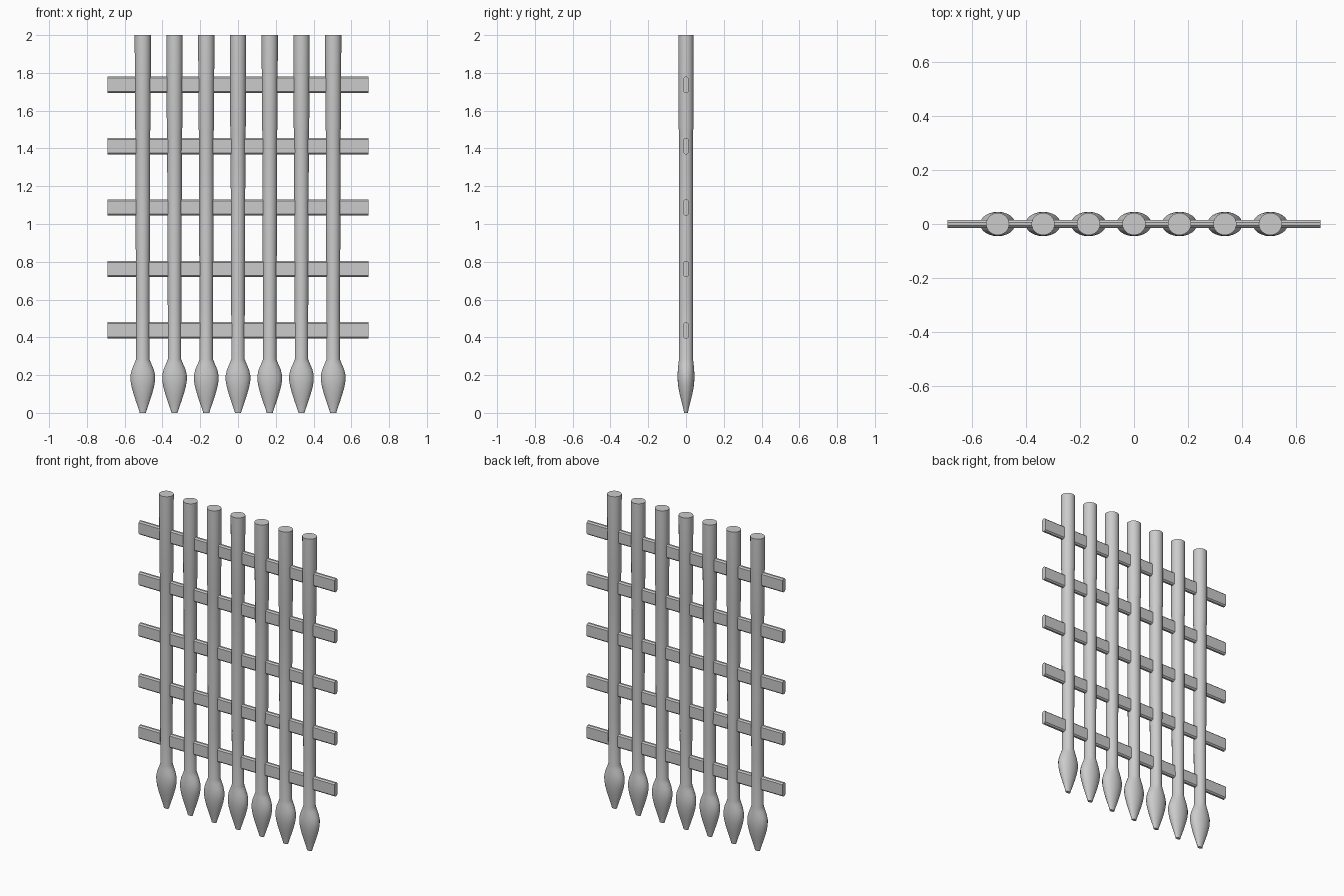
import bpy, bmesh, math

if "Cube" in bpy.data.objects:
    bpy.data.objects.remove(bpy.data.objects["Cube"])

iron = bpy.data.materials.new("grey_iron")
iron.diffuse_color = (0.6, 0.6, 0.6, 1)
iron.use_nodes = True
iron.node_tree.nodes["Principled BSDF"].inputs["Base Color"].default_value = iron.diffuse_color


def finish(name, bm):
    bmesh.ops.recalc_face_normals(bm, faces=bm.faces)
    me = bpy.data.meshes.new(name)
    bm.to_mesh(me)
    bm.free()
    me.materials.append(iron)
    ob = bpy.data.objects.new(name, me)
    bpy.context.collection.objects.link(ob)
    bpy.ops.object.select_all(action='DESELECT')
    ob.select_set(True)
    bpy.context.view_layer.objects.active = ob
    bpy.ops.object.shade_smooth_by_angle(angle=math.radians(35))
    return ob


def loft(name, rings):
    """Skin closed rings of points and cap both ends."""
    bm = bmesh.new()
    loops = [[bm.verts.new(p) for p in ring] for ring in rings]
    for a, b in zip(loops, loops[1:]):
        for i in range(len(a)):
            j = (i + 1) % len(a)
            bm.faces.new((a[i], a[j], b[j], b[i]))
    bm.faces.new(loops[0])
    bm.faces.new(loops[-1])
    return finish(name, bm)


# Upright bar with a flattened spear point at the bottom: (z, x radius, y radius)
PROFILE = [(0, .016, .010), (.02, .022, .014), (.06, .036, .024),
           (.10, .049, .034), (.14, .060, .041), (.17, .065, .044),
           (.20, .065, .045), (.23, .058, .043), (.26, .045, .040),
           (.285, .035, .037), (.60, .036, .037), (1.0, .038, .037),
           (1.49, .039, .037), (1.51, .041, .040), (2.0, .043, .041)]
SEGMENTS = 24
for k in range(7):
    cx = (k - 3) * .168
    rings = [[(cx + rx * math.cos(t), ry * math.sin(t), z)
              for t in (2 * math.pi * i / SEGMENTS for i in range(SEGMENTS))]
             for z, rx, ry in PROFILE]
    loft(f"upright_bar_{k + 1}", rings)

# Flat cross rails with bevelled edges
H, T, C = .043, .014, .008
half = [(T, H - C), (T - C, H)]
section = (half + [(-y, z) for y, z in reversed(half)]
           + [(-y, -z) for y, z in half] + [(y, -z) for y, z in reversed(half)])
for k in range(5):
    cz = .437 + k * .325
    loft(f"cross_rail_{k + 1}",
         [[(x, y, cz + z) for y, z in section] for x in (-.69, .69)])
